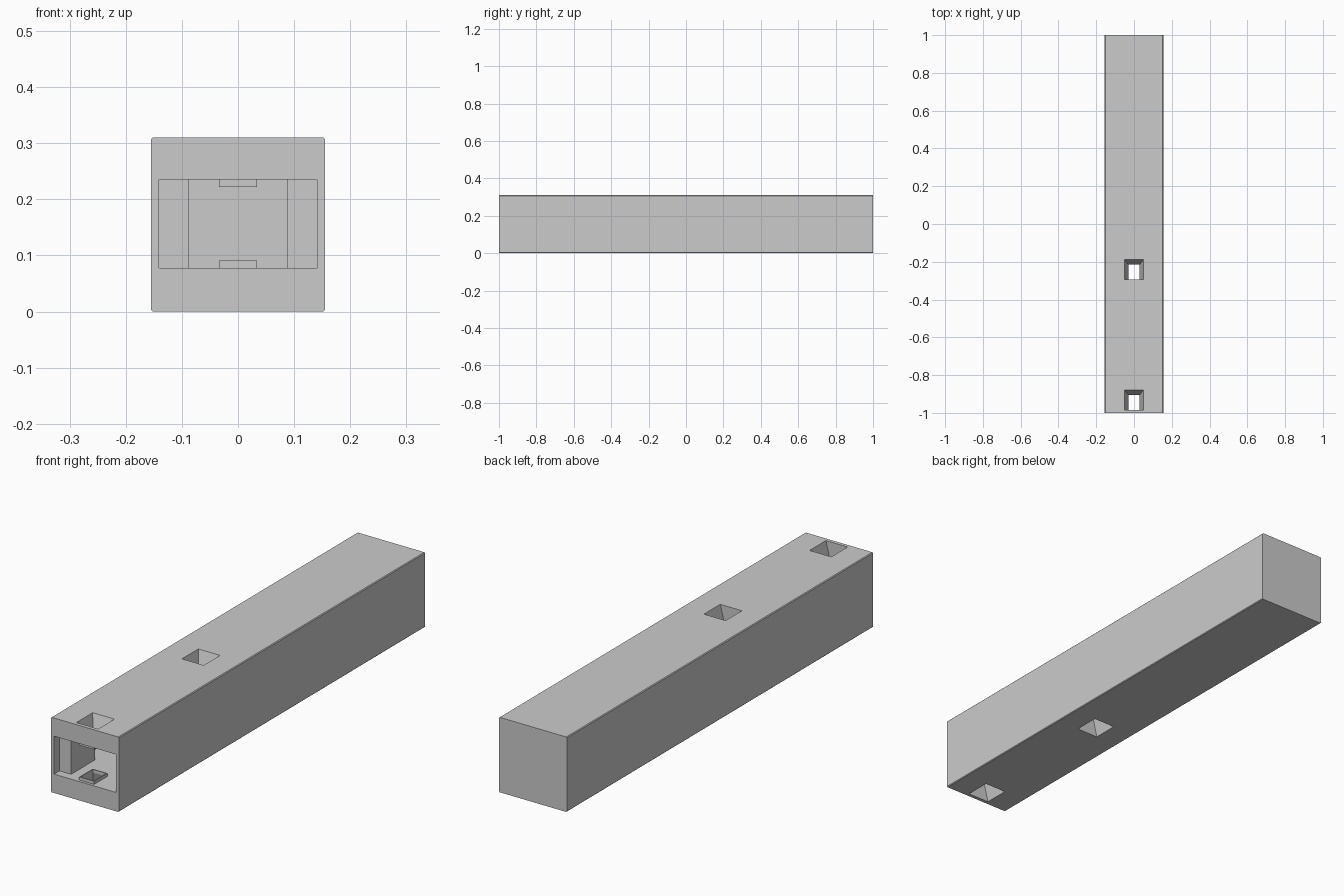
import bpy, bmesh

if "Cube" in bpy.data.objects:
    bpy.data.objects.remove(bpy.data.objects["Cube"])

W = 0.155            # half width of the beam
H = 0.31             # height
LO, HI = 0.078, 0.235  # channel floor and ceiling


def add_mesh(name, bm):
    bmesh.ops.recalc_face_normals(bm, faces=bm.faces)
    mesh = bpy.data.meshes.new(name)
    bm.to_mesh(mesh)
    bm.free()
    obj = bpy.data.objects.new(name, mesh)
    bpy.context.collection.objects.link(obj)
    return obj


def loft(name, lower, upper):
    """Solid between two rectangles, each (x0, x1, y0, y1, z)."""
    bm = bmesh.new()
    rings = []
    for x0, x1, y0, y1, z in (lower, upper):
        rings.append([bm.verts.new((x, y, z)) for x, y in
                      ((x0, y0), (x1, y0), (x1, y1), (x0, y1))])
    a, b = rings
    bm.faces.new(a[::-1])
    bm.faces.new(b)
    for i in range(4):
        j = (i + 1) % 4
        bm.faces.new((a[i], a[j], b[j], b[i]))
    return add_mesh(name, bm)


def box(name, x0, x1, y0, y1, z0, z1):
    return loft(name, (x0, x1, y0, y1, z0), (x0, x1, y0, y1, z1))


def cut(target, cutter):
    mod = target.modifiers.new("cut", 'BOOLEAN')
    mod.operation = 'DIFFERENCE'
    mod.solver = 'EXACT'
    mod.object = cutter
    bpy.context.view_layer.objects.active = target
    bpy.ops.object.modifier_apply(modifier=mod.name)


# Beam with slightly softened long edges
beam = box("beam", -W, W, -1, 1, 0, H)
bm = bmesh.new()
bm.from_mesh(beam.data)
long_edges = [e for e in bm.edges
              if abs(e.verts[0].co.y - e.verts[1].co.y) > 1]
bmesh.ops.bevel(bm, geom=long_edges, offset=0.003, segments=1, affect='EDGES')
bm.to_mesh(beam.data)
bm.free()

# Channel entering from the front
channel = box("channel_cutter", -0.141, 0.141, -1.1, -0.15, LO, HI)
cut(beam, channel)
bpy.data.objects.remove(channel)

# Staggered blocks narrowing the channel
box("left_block", -0.145, -0.088, -0.965, -0.81, LO - 0.002, HI + 0.002)
box("right_block", 0.088, 0.145, -0.40, -0.24, LO - 0.002, HI + 0.002)

# Tapered openings through top and bottom, each with a collar in the channel
for label, y0 in (("front", -0.985), ("middle", -0.295)):
    wide = (-0.05, 0.05, y0, y0 + 0.107)
    small = (-0.03, 0.03, y0, y0 + 0.08)
    for side in ("upper", "lower"):
        up = side == "upper"
        face, inner, lip = (H, HI, HI - 0.013) if up else (0, LO, LO + 0.013)
        # Collar around the narrow end
        z0, z1 = sorted((inner, lip))
        collar = box(f"{label}_{side}_collar", -0.034, 0.034,
                     y0 - 0.004, y0 + 0.084, z0, z1)
        hole = box("hole_cutter", *small, z0 - 0.01, z1 + 0.01)
        cut(collar, hole)
        bpy.data.objects.remove(hole)
        # Funnel and its narrow throat
        ends = [small + (inner,), wide + (face,)]
        if not up:
            ends.reverse()
        funnel = loft("funnel_cutter", *ends)
        # Extend the flat ends so they pass cleanly through the surfaces
        for v in funnel.data.vertices:
            d = 0.001 if abs(v.co.z - face) < 1e-5 else -0.001
            v.co.z += d if up else -d
        cut(beam, funnel)
        bpy.data.objects.remove(funnel)
